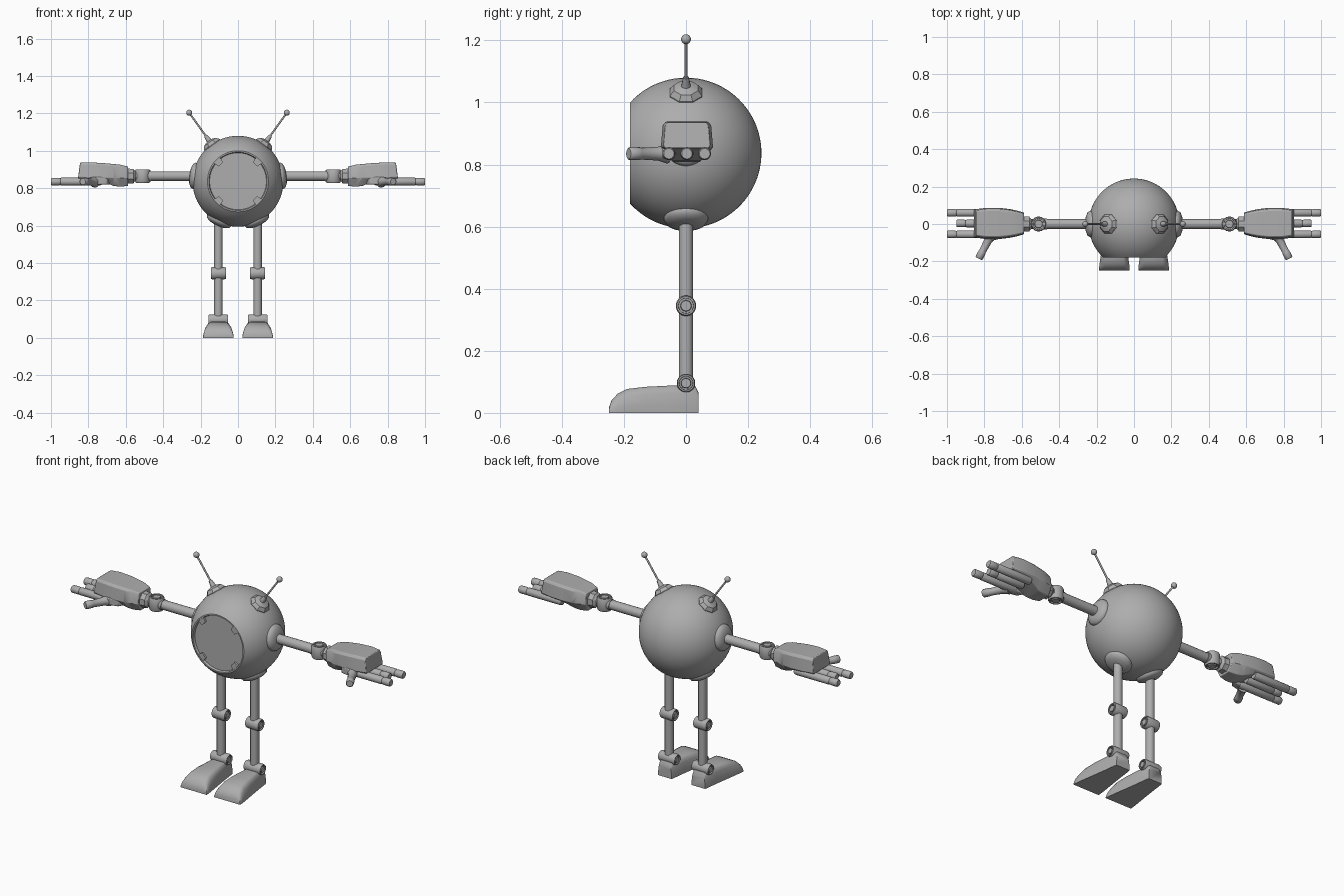
import bpy, bmesh, math
from mathutils import Vector

if "Cube" in bpy.data.objects:
    bpy.data.objects.remove(bpy.data.objects["Cube"])

grey = bpy.data.materials.new("plain grey")
grey.use_nodes = True
COLOUR = (0.42, 0.42, 0.42, 1)
grey.diffuse_color = COLOUR
grey.node_tree.nodes["Principled BSDF"].inputs["Base Color"].default_value = COLOUR

CENTRE = Vector((0, 0, 0.837))
R = 0.243


def finish(name, bm, smooth=40, bevel=0):
    bmesh.ops.remove_doubles(bm, verts=bm.verts, dist=1e-5)
    bmesh.ops.recalc_face_normals(bm, faces=bm.faces)
    mesh = bpy.data.meshes.new(name)
    bm.to_mesh(mesh)
    bm.free()
    mesh.materials.append(grey)
    ob = bpy.data.objects.new(name, mesh)
    bpy.context.collection.objects.link(ob)
    if bevel:
        mod = ob.modifiers.new("soft_edges", "BEVEL")
        mod.width, mod.segments, mod.limit_method = bevel, 2, "ANGLE"
        mod.angle_limit = math.radians(40)
    bpy.ops.object.select_all(action="DESELECT")
    ob.select_set(True)
    bpy.context.view_layer.objects.active = ob
    bpy.ops.object.shade_smooth_by_angle(angle=math.radians(smooth))
    return ob


def loft(name, rings, smooth=40, bevel=0):
    """Skin closed rings of points and cap both ends."""
    bm = bmesh.new()
    rows = [[bm.verts.new(p) for p in ring] for ring in rings]
    n = len(rows[0])
    for a, b in zip(rows, rows[1:]):
        for i in range(n):
            j = (i + 1) % n
            bm.faces.new((a[i], a[j], b[j], b[i]))
    bm.faces.new(rows[0])
    bm.faces.new(rows[-1])
    return finish(name, bm, smooth, bevel)


def lathe(name, origin, direction, profile, sides=24, smooth=40):
    """Turn (radius, height) pairs around an axis."""
    q = Vector(direction).to_track_quat("Z", "Y")
    rings = []
    for r, h in profile:
        r = max(r, 0.0005)
        angles = [math.tau * (i + 0.5) / sides for i in range(sides)]
        rings.append([Vector(origin) + q @ Vector((r * math.cos(a), r * math.sin(a), h))
                      for a in angles])
    return loft(name, rings, smooth)


def rod(name, a, b, r, sides=16, r2=None):
    d = Vector(b) - Vector(a)
    return lathe(name, a, d, [(r, 0), (r if r2 is None else r2, d.length)], sides, 50)


def ball(name, centre, r):
    prof = [(r * math.sin(math.pi * i / 12), -r * math.cos(math.pi * i / 12)) for i in range(13)]
    return lathe(name, centre, (0, 0, 1), prof, 20)


def hub(name, centre, direction, r, half):
    """Pivot with a raised rim and a small pin in the middle of each end."""
    end = [(r * 0.9, half), (r, half * 0.8)]
    pin = [(0, half), (r * 0.5, half), (r * 0.55, half * 0.75), (r * 0.72, half * 0.75), (r * 0.74, half)]
    top = pin + end
    prof = [(a, -h) for a, h in top] + [(a, h) for a, h in reversed(top)]
    return lathe(name, centre, direction, prof, 24, 35)


# Round body with a recessed front panel
cut = math.acos(0.18 / R)
prof = [(0, 0.168), (0.152, 0.168), (0.156, 0.18)]
prof += [(R * math.sin(cut + (math.pi - cut) * i / 36), R * math.cos(cut + (math.pi - cut) * i / 36))
         for i in range(37)]
lathe("body", CENTRE, (0, -1, 0), prof, 64, 35)

# Four clips holding the front panel
for k in range(4):
    a = math.pi / 4 + k * math.pi / 2
    out, side = Vector((math.cos(a), 0, math.sin(a))), Vector((-math.sin(a), 0, math.cos(a)))
    c = CENTRE
    shape = [(0.156, -0.022), (0.156, 0.022), (0.128, 0.016), (0.128, -0.016)]
    loft("panel_clip", [[c + out * u + side * v + Vector((0, y, 0)) for u, v in shape]
                        for y in (-0.166, -0.178)])

for s, label in ((1, "left"), (-1, "right")):
    def P(x, y, z):
        return Vector((s * x, y, z))

    # Antenna
    d = P(0.58, 0, 0.815).normalized()
    lathe(label + "_antenna_base", CENTRE, d,
          [(0.056, 0.225), (0.056, 0.24), (0.042, 0.258), (0.02, 0.266)], 8, 20)
    rod(label + "_antenna_socket", CENTRE + d * 0.255, CENTRE + d * 0.30, 0.017, 12, 0.009)
    rod(label + "_antenna_rod", CENTRE + d * 0.29, CENTRE + d * 0.45, 0.005, 10)
    ball(label + "_antenna_tip", CENTRE + d * 0.45, 0.016)

    # Shoulder and hip sockets
    dome = [(0.07, 0.215), (0.071, 0.236), (0.064, 0.248), (0.045, 0.257), (0.022, 0.261)]
    lathe(label + "_shoulder_socket", CENTRE, P(0.24, 0, 0.03), dome, 28)
    lathe(label + "_hip_socket", CENTRE, P(0.106, 0, -0.22), dome, 28)

    # Arm, elbow and wrist
    z = 0.865
    rod(label + "_arm", P(0.22, 0, z), P(0.49, 0, z), 0.026)
    rod(label + "_elbow_cuff", P(0.465, 0, z), P(0.50, 0, z), 0.029)
    hub(label + "_elbow", P(0.51, 0, z), (0, 0, 1), 0.04, 0.036)
    rod(label + "_forearm", P(0.52, 0, z), P(0.575, 0, z), 0.028, 8)
    lathe(label + "_wrist", P(0.548, 0, z), (s, 0, 0),
          [(0.028, 0), (0.042, 0.012), (0.042, 0.03), (0.048, 0.05)], 8, 20)

    # Hand: x, half width, bottom, top, half width underneath
    hand = [(0.588, 0.058, 0.812, 0.915, 0.035), (0.63, 0.070, 0.808, 0.926, 0.042),
            (0.665, 0.077, 0.812, 0.929, 0.046), (0.72, 0.084, 0.835, 0.934, 0.060),
            (0.79, 0.084, 0.848, 0.938, 0.070), (0.855, 0.075, 0.853, 0.936, 0.070)]
    rings = []
    for x, w, lo, hi, u in hand:
        mid = max(lo + 0.008, 0.855)
        half = [(u, lo), (w, mid), (w * 0.93, hi - 0.012), (w * 0.82, hi)]
        ring = half + [(-y, zz) for y, zz in reversed(half)]
        rings.append([P(x - (0.01 if x > 0.84 and zz > 0.9 else 0), y + 0.003, zz)
                      for y, zz in ring])
    loft(label + "_hand", rings, 28, 0.003)

    # Fingers and thumb, each with a slightly slimmer tip
    for y, tip in ((-0.055, 1.0), (0.003, 0.95), (0.06, 1.0)):
        lathe(label + "_finger", P(0.73, y, 0.835), (s, 0, 0),
              [(0.018, 0), (0.021, 0.01), (0.021, tip - 0.785), (0.018, tip - 0.78),
               (0.0205, tip - 0.773), (0.0205, tip - 0.735), (0.017, tip - 0.73)], 14, 45)
    a, b = P(0.765, -0.06, 0.835), P(0.83, -0.185, 0.835)
    n = (b - a).length
    lathe(label + "_thumb", a, b - a, [(0.032, 0), (0.022, 0.035), (0.019, n - 0.045),
                                      (0.021, n - 0.04), (0.021, n - 0.004), (0.017, n)], 14, 45)
    loft(label + "_thumb_root", [[P(x, y, zz) for x, y in
         ((0.68, -0.04), (0.70, -0.075), (0.755, -0.088), (0.80, -0.075), (0.81, -0.04))]
         for zz in (0.82, 0.86)], 30, 0.005)

    # Leg with knee and ankle joints
    lx = 0.105
    rod(label + "_thigh", P(lx, 0, 0.345), P(lx, 0, 0.64), 0.024, 8)
    rod(label + "_shin", P(lx, 0, 0.085), P(lx, 0, 0.345), 0.024, 8)
    ball(label + "_knee_ball", P(lx, 0, 0.345), 0.031)
    hub(label + "_knee", P(lx, 0, 0.345), (1, 0, 0), 0.033, 0.04)
    hub(label + "_ankle", P(lx, 0, 0.096), (1, 0, 0), 0.03, 0.052)

    # Foot: y, half width at the sole, half width on top, height
    foot = [(0.04, 0.042, 0.036, 0.066), (0.03, 0.045, 0.036, 0.086), (-0.05, 0.055, 0.044, 0.088),
            (-0.13, 0.067, 0.054, 0.084), (-0.19, 0.076, 0.058, 0.077), (-0.22, 0.080, 0.062, 0.062),
            (-0.24, 0.082, 0.068, 0.040), (-0.248, 0.082, 0.074, 0.018)]
    rings = []
    for y, w, t, h in foot:
        half = [(w, 0.0), (w, h * 0.3), (t + (w - t) * 0.6, h * 0.72), (t, h * 0.93), (t * 0.8, h)]
        rings.append([P(lx + x, y, zz) for x, zz in half + [(-x, zz) for x, zz in reversed(half)]])
    loft(label + "_foot", rings, 40)
